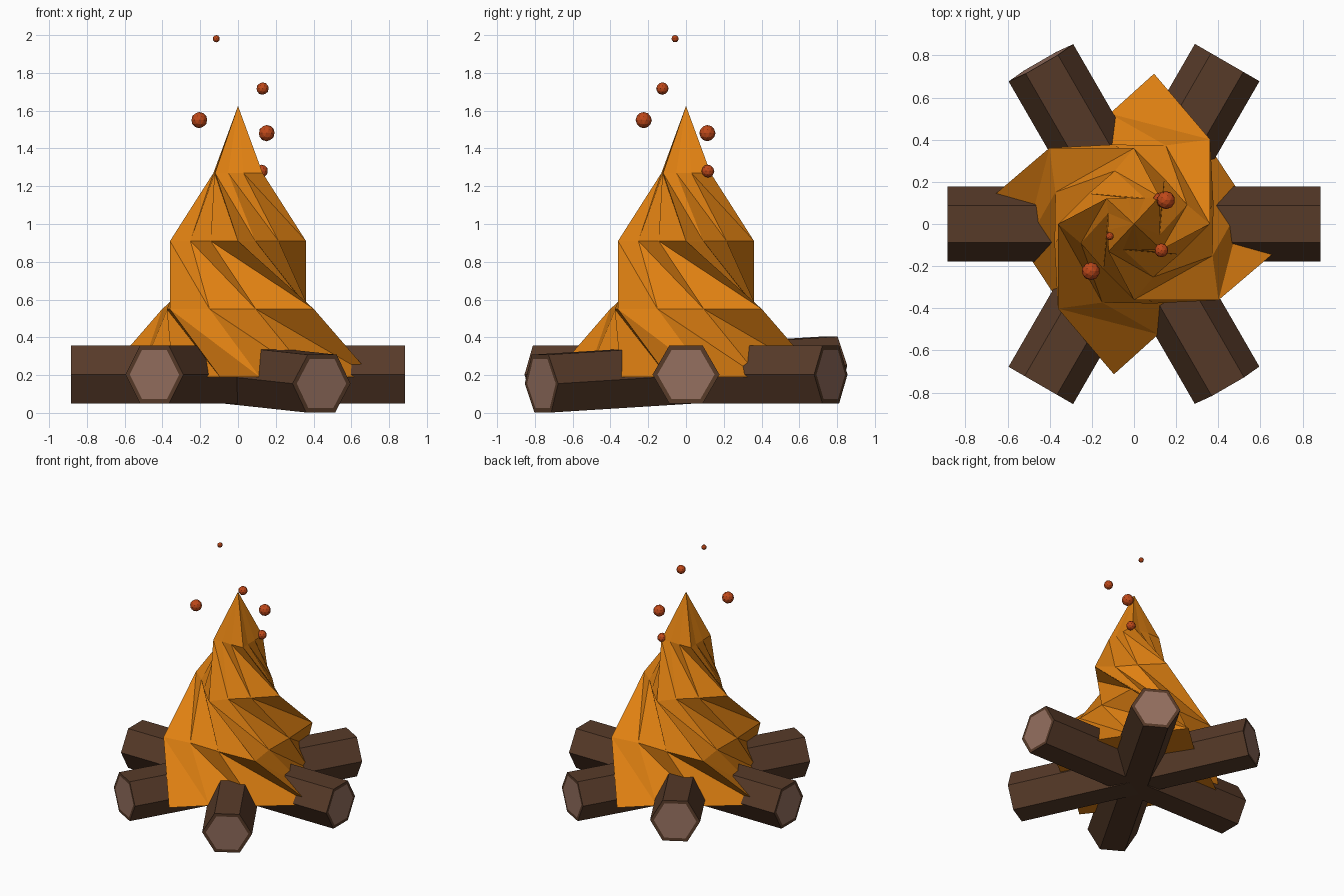
import bpy, bmesh
from math import sin, cos, radians
from mathutils import Matrix

if "Cube" in bpy.data.objects:
    bpy.data.objects.remove(bpy.data.objects["Cube"])


def material(name, rgb):
    m = bpy.data.materials.new(name)
    m.diffuse_color = (*rgb, 1)
    m.use_nodes = True
    m.node_tree.nodes["Principled BSDF"].inputs["Base Color"].default_value = m.diffuse_color
    return m


BARK = material("bark", (0.095, 0.043, 0.022))
WOOD = material("cut_wood", (0.30, 0.16, 0.115))
FLAME = material("flame_orange", (0.75, 0.22, 0.006))
EMBER = material("ember_red", (0.52, 0.065, 0.01))


def finish(bm, name, *mats):
    bmesh.ops.recalc_face_normals(bm, faces=bm.faces)
    mesh = bpy.data.meshes.new(name)
    bm.to_mesh(mesh)
    bm.free()
    for m in mats:
        mesh.materials.append(m)
    obj = bpy.data.objects.new(name, mesh)
    bpy.context.collection.objects.link(obj)
    return obj


def loft(bm, rings):
    """Join rings of points with triangles; return the rings of verts."""
    vs = [[bm.verts.new(p) for p in ring] for ring in rings]
    n = len(vs[0])
    for lo, hi in zip(vs, vs[1:]):
        for i in range(n):
            j = (i + 1) % n
            bm.faces.new((lo[i], lo[j], hi[i]))
            bm.faces.new((lo[j], hi[j], hi[i]))
    return vs


# Logs: hexagonal prisms with a pale inset cut face on each end
def log(name, angle, tilt):
    bm = bmesh.new()
    r, half = 0.177, 0.885
    ends = [[bm.verts.new((x, r * cos(radians(60 * k)), r * sin(radians(60 * k))))
             for k in range(6)] for x in (-half, half)]
    for k in range(6):
        j = (k + 1) % 6
        bm.faces.new((ends[0][k], ends[0][j], ends[1][j], ends[1][k]))
    caps = [bm.faces.new(e) for e in ends]
    bmesh.ops.recalc_face_normals(bm, faces=bm.faces)
    bmesh.ops.inset_individual(bm, faces=caps, thickness=0.026)
    for f in caps:
        f.material_index = 1
    obj = finish(bm, name, BARK, WOOD)
    obj.matrix_world = (Matrix.Translation((0, 0, 0.203))
                        @ Matrix.Rotation(radians(angle), 4, 'Z')
                        @ Matrix.Rotation(radians(tilt), 4, 'Y'))


log("log_across", 0, 0)
log("log_left", 60, 0)
log("log_right", -60, 3.1)

# Flame: four-pointed twisted cone, each side with two shallow inner points
POINTS = ((0, 1.0), (20, 0.745), (56, 0.72))
LEVELS = ((0.19, 0.72, -7.6), (0.55, 0.54, -42), (0.91, 0.36, -90), (1.27, 0.178, -133))
rings = []
for z, r, twist in LEVELS:
    ring = []
    for q in range(4):
        for a, s in POINTS:
            t = radians(twist + 90 * q + a)
            ring.append((r * s * cos(t), r * s * sin(t), z))
    rings.append(ring)
bm = bmesh.new()
vs = loft(bm, rings)
bm.faces.new(vs[0][::-1])
tip = bm.verts.new((0, 0, 1.625))
for i in range(12):
    bm.faces.new((vs[-1][i], vs[-1][(i + 1) % 12], tip))
finish(bm, "flame", FLAME)

# Sparks rising around the tip
SPARKS = ((-0.115, -0.058, 1.981, 0.019), (0.13, -0.125, 1.717, 0.033),
          (-0.205, -0.224, 1.55, 0.043), (0.152, 0.113, 1.481, 0.043),
          (0.125, 0.116, 1.28, 0.034))
for i, (x, y, z, r) in enumerate(SPARKS):
    bm = bmesh.new()
    bmesh.ops.create_icosphere(bm, subdivisions=2, radius=r)
    finish(bm, f"spark_{i + 1}", EMBER).location = (x, y, z)
